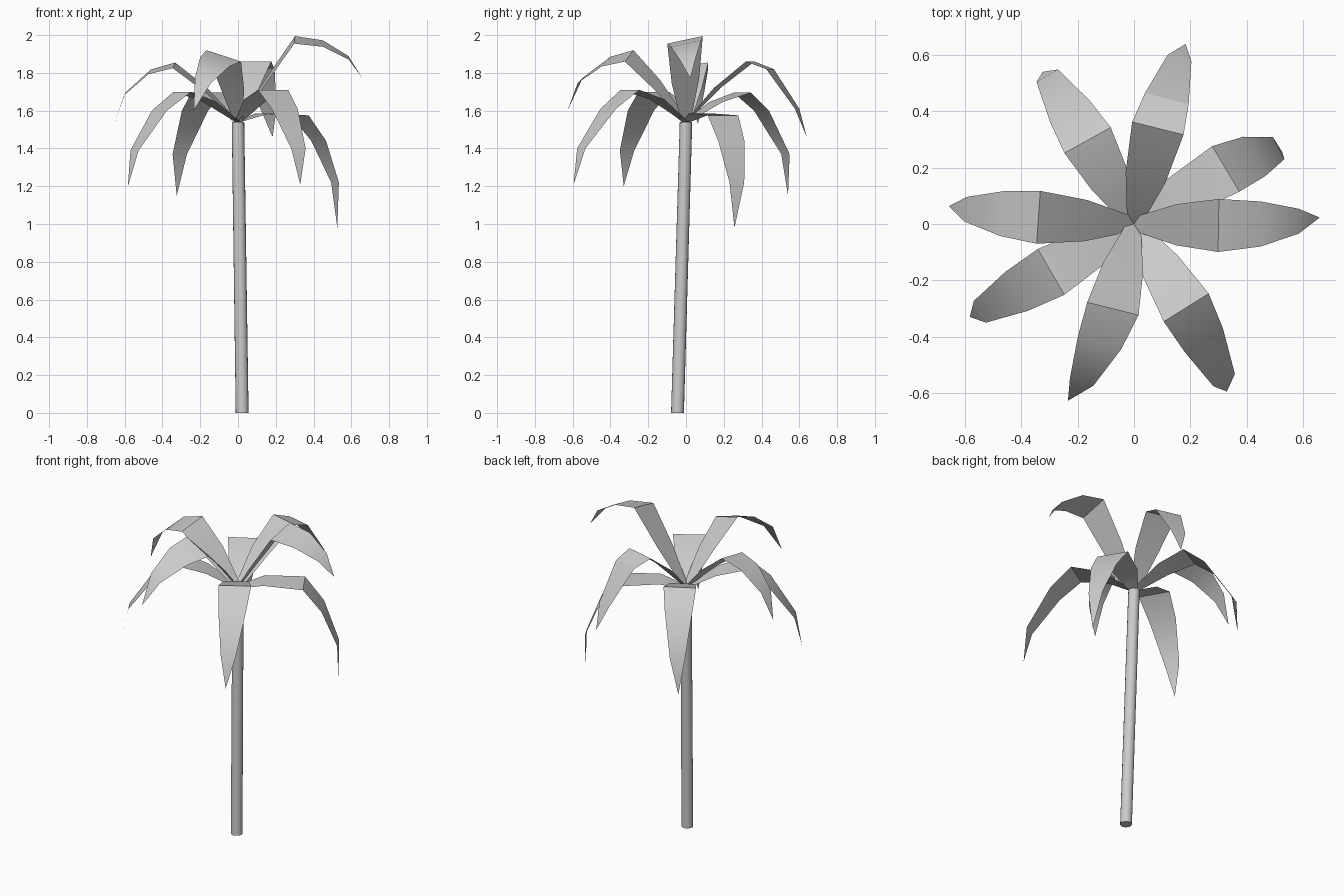
import bpy, bmesh, math
from mathutils import Vector

if "Cube" in bpy.data.objects:
    bpy.data.objects.remove(bpy.data.objects["Cube"])

TOP_Z = 1.54
# half width of a frond at each station, root to tip
WIDTHS = [0.025, 0.073, 0.094, 0.08, 0.044, 0.0]
# azimuth at mid and tip (degrees), roll (height of left edge minus right), (radius, z) profile
FRONDS = [
    (-1, 2, 0.04, [(.15, 1.76), (.30, 1.975), (.45, 1.955), (.585, 1.88), (.66, 1.77)]),
    (31, 26, 0.0, [(.15, 1.585), (.38, 1.575), (.49, 1.44), (.58, 1.22), (.585, .98)]),
    (76, 74, 0.0, [(.17, 1.72), (.35, 1.86), (.46, 1.82), (.61, 1.61), (.665, 1.46)]),
    (119, 121, 0.0, [(.18, 1.645), (.34, 1.695), (.46, 1.60), (.61, 1.37), (.63, 1.15)]),
    (176, 174.5, -0.03, [(.17, 1.71), (.34, 1.84), (.47, 1.805), (.60, 1.69), (.66, 1.53)]),
    (210, 209.5, 0.0, [(.18, 1.65), (.34, 1.70), (.48, 1.60), (.63, 1.39), (.67, 1.20)]),
    (256, 249.5, -0.06, [(.16, 1.74), (.31, 1.89), (.44, 1.86), (.59, 1.76), (.67, 1.60)]),
    (302, 299, 0.0, [(.18, 1.66), (.35, 1.71), (.48, 1.61), (.64, 1.40), (.68, 1.21)]),
]


def finish(bm, name):
    mesh = bpy.data.meshes.new(name)
    bm.to_mesh(mesh)
    bm.free()
    ob = bpy.data.objects.new(name, mesh)
    bpy.context.collection.objects.link(ob)
    bpy.ops.object.select_all(action='DESELECT')
    ob.select_set(True)
    bpy.context.view_layer.objects.active = ob
    bpy.ops.object.shade_smooth_by_angle(angle=math.radians(30))
    return ob


def frond(name, mid, tip, roll, profile):
    bm = bmesh.new()
    prev = None
    for i, (r, z) in enumerate([(0.0, TOP_Z)] + profile):
        # azimuth drifts from mid to tip
        a = math.radians(mid + (tip - mid) * max(0, i - 2) / 3)
        out = Vector((math.cos(a), math.sin(a), 0))
        side = Vector((-out.y, out.x, 0))
        centre = out * r + Vector((0, 0, z))
        w = WIDTHS[i]
        if w == 0:
            bm.faces.new((prev[0], prev[1], bm.verts.new(centre)))
            break
        lift = Vector((0, 0, roll / 2 * w / 0.094))
        row = (bm.verts.new(centre - side * w - lift),
               bm.verts.new(centre + side * w + lift))
        if prev:
            bm.faces.new((prev[0], row[0], row[1], prev[1]))
        prev = row
    bmesh.ops.recalc_face_normals(bm, faces=bm.faces)
    if sum(f.normal.z for f in bm.faces) < 0:
        bmesh.ops.reverse_faces(bm, faces=bm.faces)
    return finish(bm, name)


# leaning trunk
bm = bmesh.new()
bmesh.ops.create_cone(bm, cap_ends=True, segments=16, radius1=0.034,
                      radius2=0.033, depth=TOP_Z)
for v in bm.verts:
    if v.co.z < 0:
        v.co += Vector((0.022, -0.045, 0))
    v.co.z += TOP_Z / 2
finish(bm, "trunk")

# crown of drooping fronds
for n, spec in enumerate(FRONDS, 1):
    frond(f"frond_{n}", *spec)
